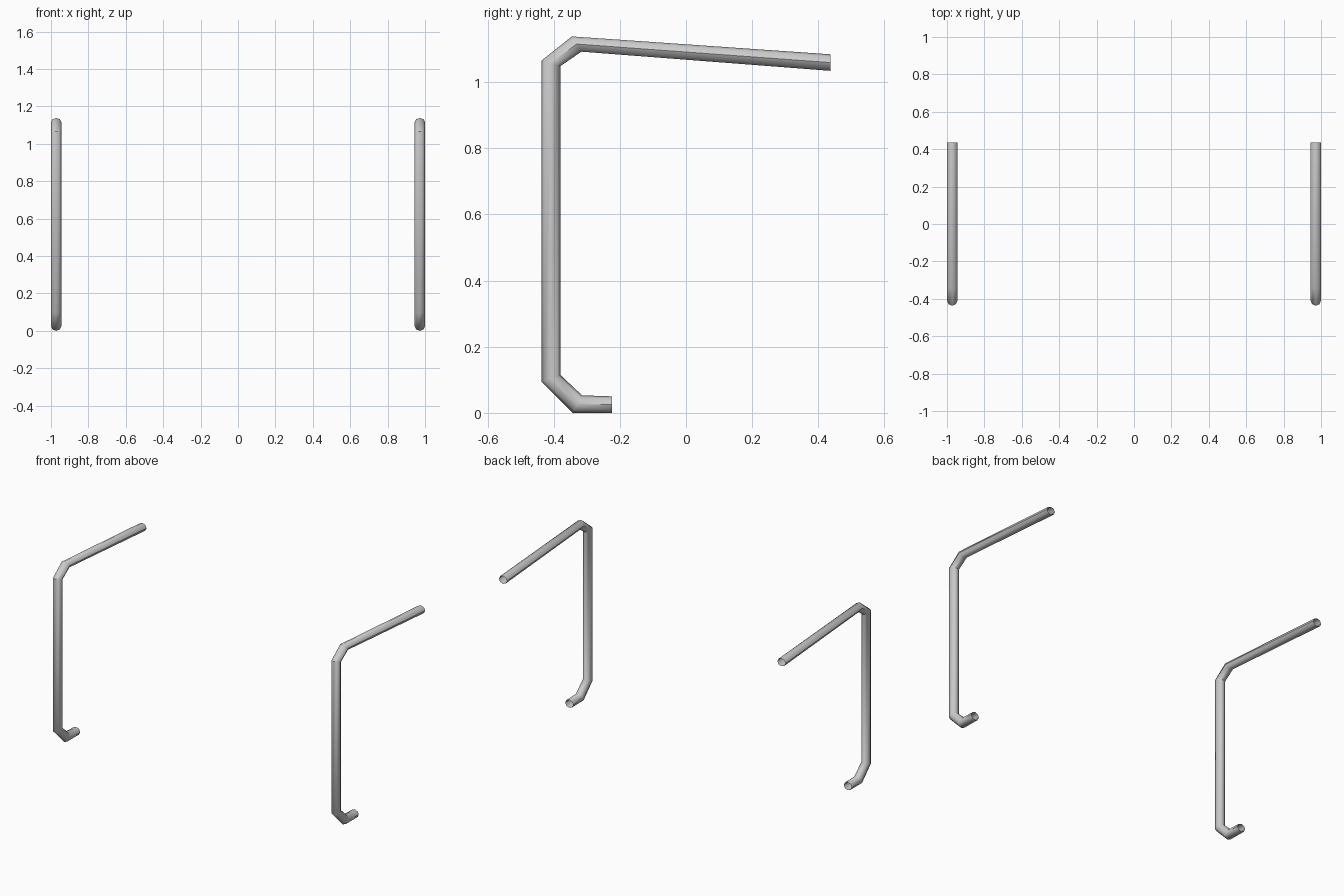
import bpy, bmesh, math
from mathutils import Vector

if "Cube" in bpy.data.objects:
    bpy.data.objects.remove(bpy.data.objects["Cube"])

SIDES = 8
RX = 0.028      # half width across x
X = 0.972       # distance of each tube from the centre

# mitred sections along the bent tube: outer and inner edge as (y, z)
SECTIONS = [
    ((-0.224, 0.000), (-0.224, 0.050)),
    ((-0.343, 0.000), (-0.314, 0.053)),
    ((-0.437, 0.095), (-0.380, 0.115)),
    ((-0.437, 1.065), (-0.380, 1.048)),
    ((-0.345, 1.138), (-0.316, 1.092)),
    ((0.437, 1.084), (0.437, 1.034)),
]


def bent_tube(name, x):
    bm = bmesh.new()
    rings = []
    for outer, inner in SECTIONS:
        o, i = Vector((x, *outer)), Vector((x, *inner))
        mid, half = (o + i) / 2, (o - i) / 2
        ring = []
        for k in range(SIDES):
            a = 2 * math.pi * k / SIDES
            ring.append(bm.verts.new(mid + half * math.cos(a) + Vector((RX * math.sin(a), 0, 0))))
        rings.append(ring)
    # open-ended skin between neighbouring sections
    for r0, r1 in zip(rings, rings[1:]):
        for k in range(SIDES):
            n = (k + 1) % SIDES
            bm.faces.new((r0[k], r0[n], r1[n], r1[k]))
    bm.faces.ensure_lookup_table()
    bm.normal_update()
    # point the skin outwards
    f = bm.faces[0]
    centre = sum((v.co for v in rings[0] + rings[1]), Vector((0, 0, 0))) / (2 * SIDES)
    if f.normal.dot(f.calc_center_median() - centre) < 0:
        bmesh.ops.reverse_faces(bm, faces=bm.faces[:])
    mesh = bpy.data.meshes.new(name)
    bm.to_mesh(mesh)
    bm.free()
    ob = bpy.data.objects.new(name, mesh)
    bpy.context.collection.objects.link(ob)
    bpy.ops.object.select_all(action='DESELECT')
    ob.select_set(True)
    bpy.context.view_layer.objects.active = ob
    bpy.ops.object.shade_smooth_by_angle(angle=math.radians(46))


# matching left and right tubes
bent_tube("left_tube_frame", -X)
bent_tube("right_tube_frame", X)
